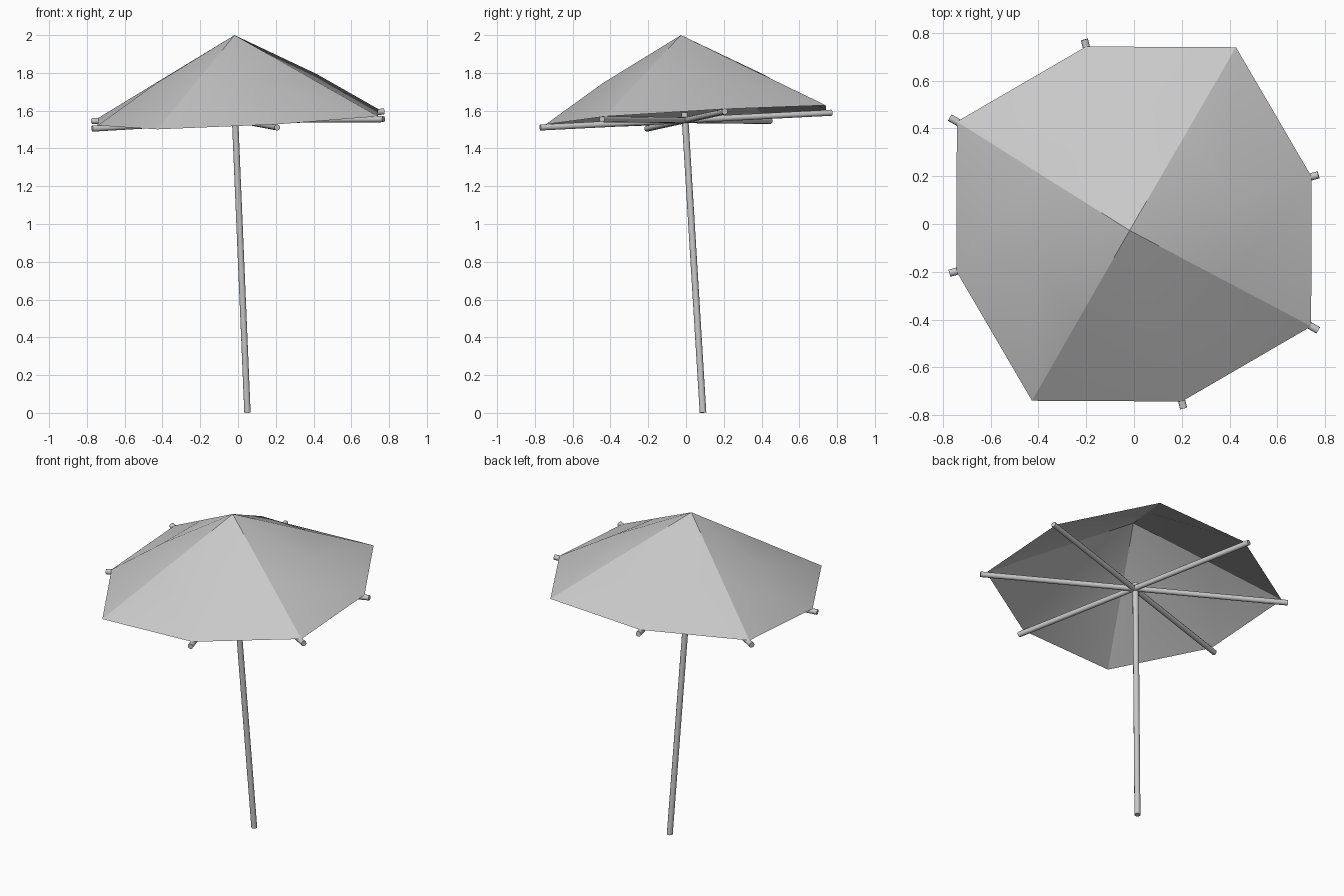
import bpy, bmesh, math
from mathutils import Vector, Matrix

if "Cube" in bpy.data.objects:
    bpy.data.objects.remove(bpy.data.objects["Cube"], do_unlink=True)

grey = bpy.data.materials.new("light_grey")
grey.use_nodes = True
grey.diffuse_color = (0.58, 0.58, 0.58, 1)
grey.node_tree.nodes["Principled BSDF"].inputs["Base Color"].default_value = (0.58, 0.58, 0.58, 1)

# Tilted frame shared by the canopy and the ribs
axis = Vector((-0.042, -0.062, 1)).normalized()
tilt = Vector((0, 0, 1)).rotation_difference(axis).to_matrix().to_4x4()


def polar(radius, degrees, z):
    a = math.radians(degrees)
    return Vector((radius * math.cos(a), radius * math.sin(a), z))


def rod(name, start, end, radius):
    span = end - start
    bpy.ops.mesh.primitive_cylinder_add(vertices=10, radius=radius, depth=span.length,
                                        location=(start + end) / 2)
    ob = bpy.context.object
    ob.name = name
    ob.rotation_euler = span.to_track_quat('Z', 'Y').to_euler()
    ob.data.materials.append(grey)
    bpy.ops.object.shade_smooth_by_angle(angle=math.radians(40))


# Canopy: four sharp ridges with a softly bulging panel between each pair
bm = bmesh.new()
apex = bm.verts.new((0, 0, 0.436))
middle, rim = [], []
for i in range(8):
    angle = 15 + 45 * i
    ridge = i % 2 == 1
    middle.append(bm.verts.new(polar(0.46 if ridge else 0.44, angle, 0.202 if ridge else 0.205)))
    rim.append(bm.verts.new(polar(0.856 if ridge else 0.77, angle, 0)))
for i in range(8):
    j = (i + 1) % 8
    bm.faces.new((apex, middle[i], middle[j]))
    bm.faces.new((middle[i], rim[i], rim[j], middle[j]))
for face in bm.faces:
    face.smooth = True
for i in range(1, 8, 2):
    bm.edges.get((apex, middle[i])).smooth = False
    bm.edges.get((middle[i], rim[i])).smooth = False
mesh = bpy.data.meshes.new("canopy")
bm.to_mesh(mesh)
bm.free()
mesh.materials.append(grey)
canopy = bpy.data.objects.new("canopy", mesh)
canopy.matrix_world = Matrix.Translation((0, 0, 1.565)) @ tilt
bpy.context.collection.objects.link(canopy)

# Three ribs crossing under the canopy
hub = Matrix.Translation((0, 0, 1.55)) @ tilt
for number, (angle, reach) in enumerate(((15, 0.8), (105, 0.8), (150, 0.89))):
    rod(f"rib_{number + 1}", hub @ polar(-reach, angle, 0), hub @ polar(reach, angle, 0), 0.016)

# Leaning pole
rod("pole", Vector((0.05, 0.09, 0.001)), Vector((-0.017, -0.007, 1.59)), 0.0175)
